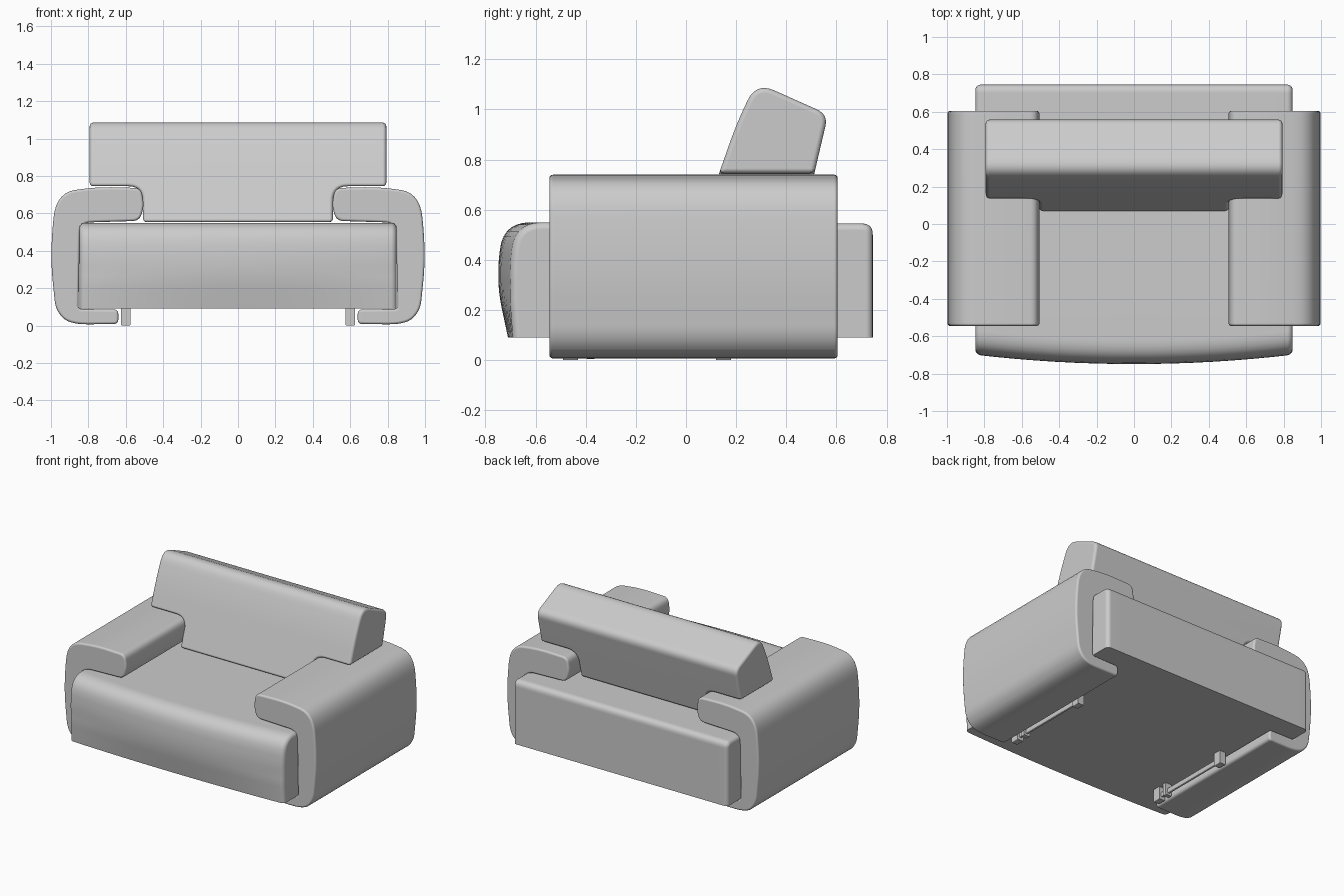
import bpy, bmesh, math
from mathutils import Vector

if "Cube" in bpy.data.objects:
    bpy.data.objects.remove(bpy.data.objects["Cube"])


def rounded(points, steps=7):
    """Closed outline from (u, v, corner size); size 0 keeps the corner sharp."""
    out = []
    for i, (u, v, r) in enumerate(points):
        p = Vector((u, v))
        if r == 0:
            out.append(p)
            continue
        a = Vector(points[i - 1][:2]) - p
        b = Vector(points[(i + 1) % len(points)][:2]) - p
        # keep neighbouring corners from overlapping
        ra, rb = min(r, a.length * 0.47), min(r, b.length * 0.47)
        a, b = p + a.normalized() * ra, p + b.normalized() * rb
        for k in range(steps + 1):
            t = k / steps
            out.append(a * (1 - t) ** 2 + p * 2 * t * (1 - t) + b * t * t)
    return out


def prism(name, outline, axis, stations, bevel=0.0, sharp_below=-1.0, deform=None):
    """Sweep an outline along x or y through the stations, rounding the end rims."""
    bm = bmesh.new()
    rings = []
    for s in stations:
        ring = []
        for u, v in outline:
            co = Vector((s, u, v)) if axis == 'x' else Vector((u, s, v))
            ring.append(bm.verts.new(deform(co) if deform else co))
        rings.append(ring)
    n = len(outline)
    for r0, r1 in zip(rings, rings[1:]):
        for i in range(n):
            j = (i + 1) % n
            bm.faces.new((r0[i], r0[j], r1[j], r1[i]))
    caps = [bm.faces.new(rings[0][::-1]), bm.faces.new(rings[-1])]
    bmesh.ops.recalc_face_normals(bm, faces=bm.faces[:])
    if bevel:
        rims = [e for c in caps for e in c.edges
                if max(v.co.z for v in e.verts) > sharp_below]
        bmesh.ops.bevel(bm, geom=rims, offset=bevel, offset_type='OFFSET', segments=4,
                        profile=0.5, affect='EDGES', clamp_overlap=False)
    mesh = bpy.data.meshes.new(name)
    bm.to_mesh(mesh)
    bm.free()
    obj = bpy.data.objects.new(name, mesh)
    bpy.context.collection.objects.link(obj)
    return obj


def activate(obj):
    bpy.ops.object.select_all(action='DESELECT')
    obj.select_set(True)
    bpy.context.view_layer.objects.active = obj


def smooth(obj):
    activate(obj)
    bpy.ops.object.shade_smooth_by_angle(angle=math.radians(35))
    wn = obj.modifiers.new("even_shading", 'WEIGHTED_NORMAL')
    wn.keep_sharp = True


# Seat: rounded front profile, bowed forward in the middle
def bow(co):
    if co.y < -0.5:
        depth = 0.02 + 0.03 * min(1, (co.z - 0.09) / 0.2)
        co.y += depth * (co.x / 0.85) ** 2
    return co


seat_profile = rounded([(0.745, 0.09, 0), (-0.71, 0.09, 0), (-0.757, 0.31, 0.13),
                        (-0.73, 0.55, 0.11), (0.745, 0.545, 0.045)])
smooth(prism("seat", seat_profile, 'x', [-0.848 + 1.696 * i / 16 for i in range(17)],
             0.028, 0.1, bow))

# Arms: C-shaped profile wrapping around the seat
arm_profile = [(0.64, 0.008, 0.025), (0.90, 0.006, 0.10), (0.975, 0.08, 0.06),
               (1.004, 0.37, 0.15), (0.975, 0.71, 0.14), (0.75, 0.742, 0.10),
               (0.517, 0.735, 0.04), (0.503, 0.64, 0.03), (0.525, 0.56, 0.04),
               (0.845, 0.55, 0.06), (0.853, 0.088, 0.02), (0.64, 0.086, 0.025)]
for side, label in ((1, "right"), (-1, "left")):
    outline = [Vector((side * p.x, p.y)) for p in rounded(arm_profile)]
    smooth(prism(label + "_arm", outline, 'y', [-0.545, 0.605], 0.014))

# Backrest: leaning side profile trimmed to a T so it fits between the arms
lean_profile = rounded([(0.065, 0.553, 0), (0.20, 0.94, 0.1), (0.28, 1.108, 0.08),
                        (0.567, 0.98, 0.05), (0.467, 0.553, 0)])
back = prism("backrest", lean_profile, 'x', [-0.793, 0.793])
half_t = rounded([(0.508, 0.4, 0), (0.508, 0.745, 0.08), (0.95, 0.745, 0), (0.95, 1.3, 0)])
t_outline = half_t + [Vector((-p.x, p.y)) for p in reversed(half_t)]
trim = prism("backrest_trim", t_outline, 'y', [-0.2, 0.9])
trim.hide_render = True
cut = back.modifiers.new("trim", 'BOOLEAN')
cut.operation = 'INTERSECT'
cut.solver = 'EXACT'
cut.object = trim
bev = back.modifiers.new("soft_edges", 'BEVEL')
bev.width = 0.02
bev.segments = 4
bev.limit_method = 'ANGLE'
bev.angle_limit = math.radians(40)
bev.use_clamp_overlap = False
activate(back)
for m in ("trim", "soft_edges"):
    bpy.ops.object.modifier_apply(modifier=m)
bpy.data.objects.remove(trim)
smooth(back)


# Feet and connecting rails under the seat
def box(name, x, y, z, sx, sy, sz):
    outline = rounded([(x - sx / 2, z - sz / 2, 0.006), (x + sx / 2, z - sz / 2, 0.006),
                       (x + sx / 2, z + sz / 2, 0), (x - sx / 2, z + sz / 2, 0)], 3)
    return prism(name, outline, 'y', [y - sy / 2, y + sy / 2])


for side, label in ((1, "right"), (-1, "left")):
    x = side * 0.6
    for y, end in ((-0.46, "front"), (0.15, "rear")):
        box(f"{label}_{end}_foot", x, y, 0.047, 0.05, 0.06, 0.094)
    box(label + "_rail_block", x, -0.38, 0.05, 0.05, 0.03, 0.09)
    box(label + "_rail", x, -0.155, 0.035, 0.02, 0.56, 0.03)
